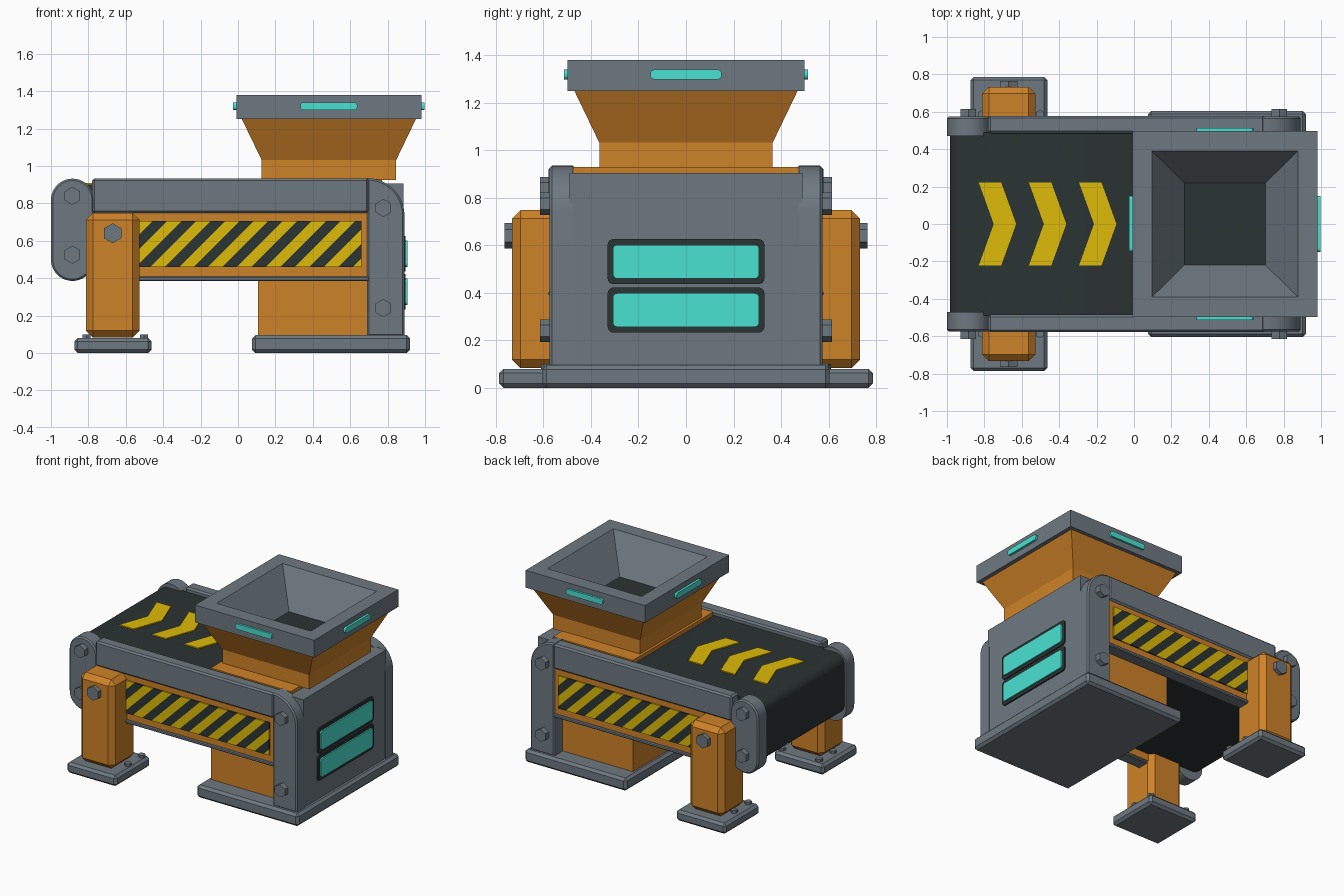
import bpy, bmesh, math
from mathutils import Vector

if "Cube" in bpy.data.objects:
    bpy.data.objects.remove(bpy.data.objects["Cube"])


def material(name, r, g, b):
    m = bpy.data.materials.new(name)
    lin = [(c / 255 / 12.92) if c < 11 else ((c / 255 + 0.055) / 1.055) ** 2.4 for c in (r, g, b)]
    m.diffuse_color = (*lin, 1)
    m.use_nodes = True
    m.node_tree.nodes["Principled BSDF"].inputs["Base Color"].default_value = m.diffuse_color
    return m


GREY = material("steel_grey", 110, 121, 129)
ORANGE = material("orange_paint", 206, 130, 40)
DARK = material("dark_rubber", 43, 51, 51)
YELLOW = material("warning_yellow", 222, 187, 8)
CYAN = material("cyan_light", 74, 226, 209)


def finish(name, bm, mats, smooth=False):
    bmesh.ops.recalc_face_normals(bm, faces=bm.faces)
    me = bpy.data.meshes.new(name)
    bm.to_mesh(me)
    bm.free()
    for m in mats:
        me.materials.append(m)
    if smooth:
        for p in me.polygons:
            p.use_smooth = True
        me.set_sharp_from_angle(angle=math.radians(30))
    ob = bpy.data.objects.new(name, me)
    bpy.context.collection.objects.link(ob)
    return ob


def box_mesh(x, y, z, bevel=0):
    bm = bmesh.new()
    bmesh.ops.create_cube(bm, size=1)
    for v in bm.verts:
        v.co = Vector([(r[0] + r[1]) / 2 + c * abs(r[1] - r[0]) for r, c in zip((x, y, z), v.co)])
    if bevel:
        bmesh.ops.bevel(bm, geom=bm.edges[:], offset=bevel, segments=1, affect='EDGES')
    return bm


def box(name, x, y, z, mat, bevel=0):
    return finish(name, box_mesh(x, y, z, bevel), [mat])


def prism(name, pts, axis, a, b, mat, bevel=0, smooth=False):
    """Extrude a 2D outline along an axis from a to b; bevel chamfers the cap at b."""
    def place(u, v, w):
        return {'X': (w, u, v), 'Y': (u, w, v), 'Z': (u, v, w)}[axis]
    bm = bmesh.new()
    low = [bm.verts.new(place(u, v, a)) for u, v in pts]
    high = [bm.verts.new(place(u, v, b)) for u, v in pts]
    n = len(pts)
    for i in range(n):
        j = (i + 1) % n
        bm.faces.new((low[i], low[j], high[j], high[i]))
    bm.faces.new(low)
    cap = bm.faces.new(high)
    bmesh.ops.recalc_face_normals(bm, faces=bm.faces)
    if bevel:
        bmesh.ops.bevel(bm, geom=list(cap.edges), offset=bevel, segments=1, affect='EDGES')
    return finish(name, bm, [mat], smooth)


def arc(cx, cy, r, start, end, n):
    return [(cx + r * math.cos(math.radians(start + (end - start) * i / n)),
             cy + r * math.sin(math.radians(start + (end - start) * i / n))) for i in range(n + 1)]


def round_rect(u0, u1, v0, v1, r, n=5):
    return (arc(u1 - r, v1 - r, r, 0, 90, n) + arc(u0 + r, v1 - r, r, 90, 180, n)
            + arc(u0 + r, v0 + r, r, 180, 270, n) + arc(u1 - r, v0 + r, r, 270, 360, n))


def hexagon(u, v, r, turn=30):
    return arc(u, v, r, turn, turn + 300, 5)


# Main base, body and rear housing
box("base_plate", (0.075, 0.92), (-0.605, 0.605), (0, 0.095), GREY, 0.018)
box("body", (0.107, 0.77), (-0.475, 0.475), (0.09, 0.93), ORANGE)
box("rear_housing", (0.70, 0.885), (-0.49, 0.49), (0.09, 0.905), GREY)

# Rear light panels
for z in (0.232, 0.436):
    prism("light_frame", round_rect(-0.33, 0.33, z, z + 0.19, 0.025), 'X', 0.87, 0.895, DARK)
    prism("rear_light", round_rect(-0.308, 0.308, z + 0.024, z + 0.166, 0.02), 'X', 0.88, 0.905, CYAN)

# Conveyor belt with arrows
prism("conveyor_belt", round_rect(-0.985, 0.20, 0.455, 0.90, 0.07, 6), 'Y', -0.49, 0.49, DARK, smooth=True)
for i in range(3):
    x = -0.83 + 0.268 * i
    prism("belt_arrow", [(x, 0.222), (x + 0.12, 0.222), (x + 0.2, 0), (x + 0.12, -0.222),
                         (x, -0.222), (x + 0.08, 0)], 'Z', 0.89, 0.908, YELLOW)

# Both sides of the machine
for s in (-1, 1):
    def span(a, b):
        return tuple(sorted((s * a, s * b)))

    # Side rails and orange side panel
    box("upper_rail", (-0.78, 0.70), span(0.485, 0.578), (0.747, 0.933), GREY, 0.012)
    box("lower_rail", (-0.78, 0.70), span(0.485, 0.578), (0.385, 0.410), GREY, 0.006)
    box("side_panel", (-0.78, 0.70), span(0.48, 0.565), (0.40, 0.76), ORANGE)

    # Hazard plate sliced diagonally, leaning the same way seen from either side
    half, mid = 0.0775, 0.0625
    bm = box_mesh((-0.535, 0.66), span(0.566, 0.575), (0.46, 0.705))
    for k in range(1, 20):
        bmesh.ops.bisect_plane(bm, geom=bm.verts[:] + bm.edges[:] + bm.faces[:],
                               plane_co=(mid - s * (-1.24 - mid + k * half), 0, 0), plane_no=(-s, 0, -1))
    for f in bm.faces:
        c = f.calc_center_median()
        u = mid - s * (c.x - mid) - c.z
        f.material_index = int((u + 1.24) / half) % 2
    finish("hazard_plate", bm, [YELLOW, DARK])

    # Rear pillar with rounded shoulder
    prism("rear_pillar", [(0.69, 0.09), (0.89, 0.09)] + arc(0.69, 0.735, 0.2, 0, 90, 12),
          'Y', s * 0.475, s * 0.575, GREY, 0.01, True)

    # Rounded roller end plate
    prism("roller_plate", round_rect(-1.0, -0.77, 0.385, 0.932, 0.1149, 10),
          'Y', s * 0.47, s * 0.575, GREY, 0.01, True)

    # Leg and foot, both square in plan
    box("leg", (-0.812, -0.527), span(0.448, 0.733), (0.083, 0.748), ORANGE, 0.036)
    box("foot", (-0.875, -0.462), span(0.374, 0.787), (0, 0.08), GREY, 0.018)
    for x in (-0.81, -0.503):
        for y in (0.42, 0.585):
            prism("foot_bolt", hexagon(x, s * y, 0.025), 'Z', 0.07, 0.1, GREY)

    # Side bolts
    for x, z in ((0.777, 0.775), (0.777, 0.24), (-0.885, 0.84), (-0.885, 0.525)):
        prism("side_bolt", hexagon(x, z, 0.048), 'Y', s * 0.56, s * 0.615, GREY)
    prism("leg_bolt", hexagon(-0.67, 0.64, 0.053), 'Y', s * 0.72, s * 0.765, GREY)

    # Hopper rim lights
    prism("rim_light", round_rect(0.333, 0.638, 1.298, 1.34, 0.018), 'Y', s * 0.49, s * 0.513, CYAN)
    xe = 0.486 + s * 0.512
    prism("rim_light", round_rect(-0.15, 0.15, 1.298, 1.34, 0.018), 'X', xe - s * 0.025, xe, CYAN)

# Hopper as one continuous skin: neck, flare, rim, tapered opening and dark floor
levels = [(0.36, 0.365, 0.925), (0.36, 0.365, 1.032), (0.465, 0.47, 1.25), (0.495, 0.498, 1.25),
          (0.495, 0.498, 1.38), (0.39, 0.39, 1.38), (0.217, 0.22, 1.13)]
bm = bmesh.new()
loops = [[bm.verts.new((0.486 + sx * hx, sy * hy, z)) for sx, sy in ((-1, -1), (1, -1), (1, 1), (-1, 1))]
         for hx, hy, z in levels]
bm.faces.new(loops[0])
for k in range(len(loops) - 1):
    for i in range(4):
        j = (i + 1) % 4
        f = bm.faces.new((loops[k][i], loops[k][j], loops[k + 1][j], loops[k + 1][i]))
        f.material_index = 0 if k < 2 else 1
bm.faces.new(loops[-1]).material_index = 2
finish("hopper", bm, [ORANGE, GREY, DARK])
